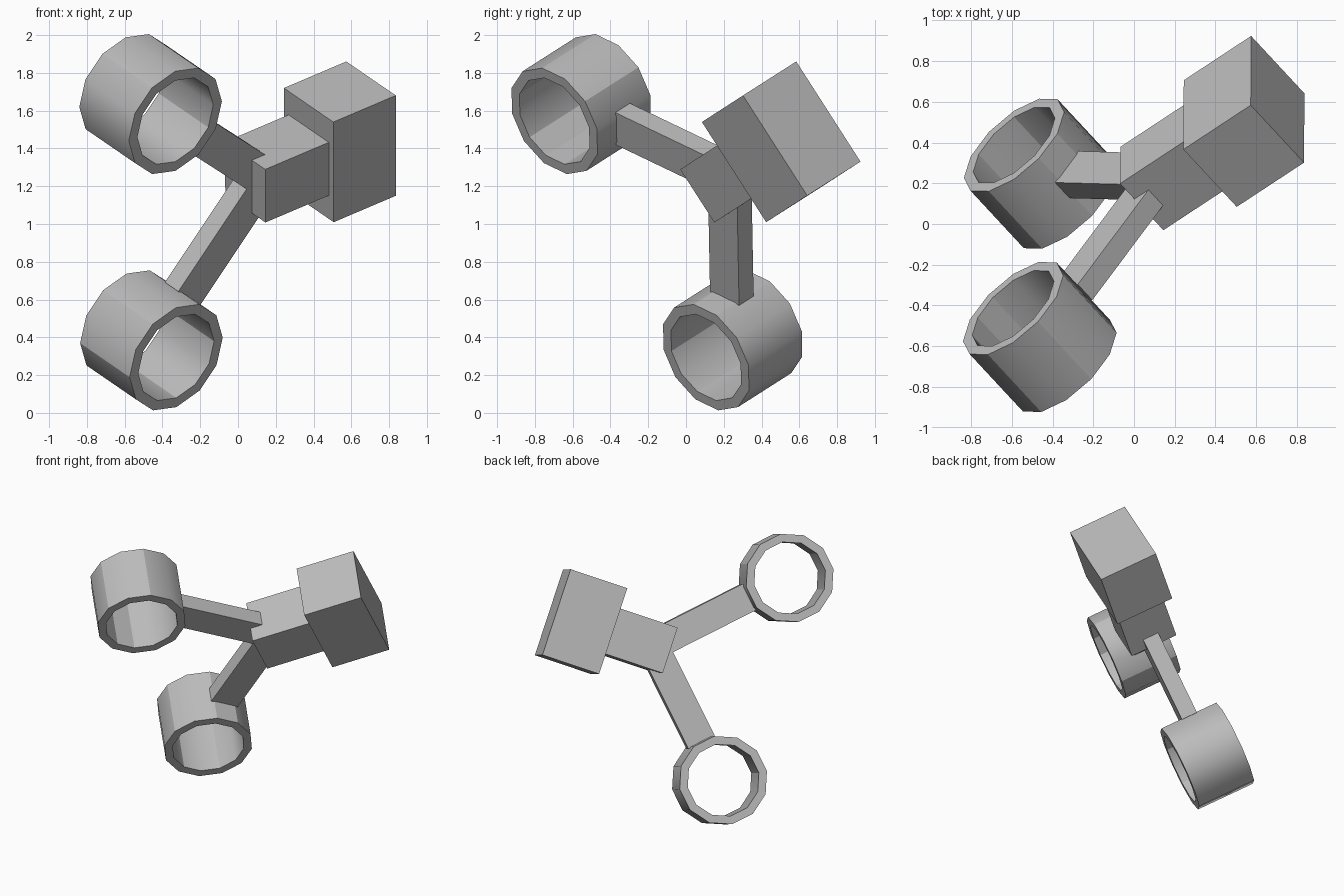
import bpy, bmesh, math
from mathutils import Matrix, Vector

cube = bpy.data.objects.get("Cube")
if cube:
    bpy.data.objects.remove(cube, do_unlink=True)

grey = bpy.data.materials.new("light grey")
grey.use_nodes = True
GREY = (0.5, 0.5, 0.5, 1)
grey.diffuse_color = GREY
grey.node_tree.nodes["Principled BSDF"].inputs["Base Color"].default_value = GREY

# Tilted frame: local x runs along the handle, y along the ring axes, z across
across = Vector((0.003, 0.54, -0.842)).normalized()
axis = Vector((0.617, -0.664, -0.424))
axis = (axis - across * axis.dot(across)).normalized()
along = axis.cross(across)
frame = Matrix((along, axis, across)).transposed().to_4x4()
frame.translation = (0.54, 0.504, 1.435)

RING_X, RING_Z = -1.271, 0.743      # ring centres, mirrored in z
RING_DEPTH, OUTER, INNER = 0.425, 0.313, 0.255
SIDES = 12


def finish(name, bm):
    bmesh.ops.recalc_face_normals(bm, faces=bm.faces)
    mesh = bpy.data.meshes.new(name)
    bm.to_mesh(mesh)
    bm.free()
    mesh.materials.append(grey)
    obj = bpy.data.objects.new(name, mesh)
    bpy.context.collection.objects.link(obj)
    obj.matrix_world = frame
    return obj


def box(name, size, centre, turn=0.0):
    bm = bmesh.new()
    place = (Matrix.Translation(centre) @ Matrix.Rotation(turn, 4, 'Y')
             @ Matrix.Diagonal((*size, 1)))
    bmesh.ops.create_cube(bm, size=1, matrix=place)
    return finish(name, bm)


def ring(name, centre):
    # Rectangular wall section spun round the ring axis
    bm = bmesh.new()
    h = RING_DEPTH / 2
    section = [(INNER, -h), (OUTER, -h), (OUTER, h), (INNER, h)]
    verts = [bm.verts.new(Vector(centre) + Vector((r, y, 0))) for r, y in section]
    edges = [bm.edges.new((verts[i], verts[i - 1])) for i in range(4)]
    bmesh.ops.spin(bm, geom=verts + edges, cent=centre, axis=(0, 1, 0),
                   angle=math.tau, steps=SIDES, use_duplicate=False)
    bmesh.ops.remove_doubles(bm, verts=bm.verts, dist=0.0005)
    obj = finish(name, bm)
    bpy.ops.object.select_all(action='DESELECT')
    obj.select_set(True)
    bpy.context.view_layer.objects.active = obj
    bpy.ops.object.shade_smooth_by_angle(angle=math.radians(30))


# Large end block and the smaller block joining it to the arms
box("end_block", (0.42, 0.425, 0.63), (0, 0, 0))
box("neck_block", (0.46, 0.345, 0.334), (-0.407, 0, 0))

# Two arms forking at 45 degrees, each ending in the wall of an open ring
gap = 0.296                          # arm tip to ring centre
reach = RING_Z * math.sqrt(2)
for side, sign in (("upper", -1), ("lower", 1)):
    centre = Vector((RING_X, 0, sign * RING_Z))
    toward = Vector((1, 0, -sign)).normalized()
    middle = centre + toward * (gap + reach) / 2
    box(side + "_arm", (reach - gap, 0.116, 0.206), middle, sign * math.pi / 4)
    ring(side + "_ring", centre)
